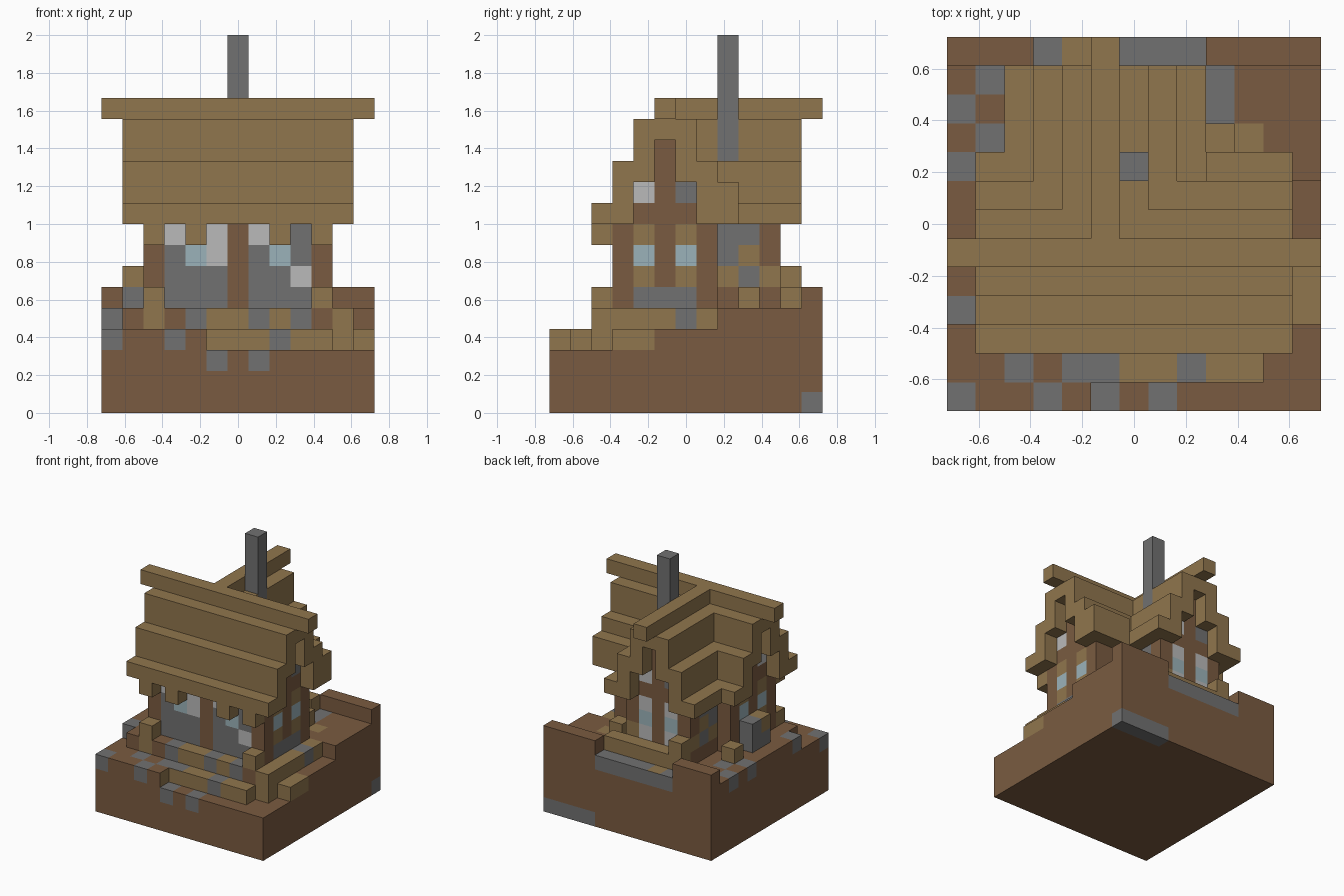
import bpy
import bmesh
from mathutils import Vector

if "Cube" in bpy.data.objects:
    bpy.data.objects.remove(bpy.data.objects["Cube"], do_unlink=True)

CELL = 1 / 9
COLOURS = {
    "wood": (0.28, 0.18, 0.075),
    "earth": (0.195, 0.105, 0.052),
    "stone": (0.165, 0.165, 0.165),
    "plaster": (0.49, 0.49, 0.49),
    "glass": (0.33, 0.45, 0.49),
}
NAMES = list(COLOURS)
materials = []
for name, rgb in COLOURS.items():
    mat = bpy.data.materials.new(name)
    mat.use_nodes = True
    mat.diffuse_color = (*rgb, 1)
    bsdf = mat.node_tree.nodes["Principled BSDF"]
    bsdf.inputs["Base Color"].default_value = (*rgb, 1)
    bsdf.inputs["Roughness"].default_value = 0.9
    materials.append(mat)

blocks = {}      # cell -> (part, colour)
face_paint = {}  # (cell, direction) -> colour


def span(v):
    return range(v, v + 1) if isinstance(v, int) else range(v[0], v[1] + 1)


def fill(part, colour, xs, ys, zs):
    """Fill an inclusive range of cells."""
    for x in span(xs):
        for y in span(ys):
            for z in span(zs):
                blocks[x, y, z] = (part, colour)


def paint(colour, xs, ys, zs):
    """Recolour cells that are already there."""
    for x in span(xs):
        for y in span(ys):
            for z in span(zs):
                if (x, y, z) in blocks:
                    blocks[x, y, z] = (blocks[x, y, z][0], colour)


# Ground: a stepped block of earth, low at the front right corner
ALL = (0, 12)
fill("ground", "earth", ALL, ALL, (0, 2))
fill("ground", "earth", (0, 4), 0, 3)
fill("ground", "earth", (0, 10), 1, 3)
fill("ground", "earth", (0, 11), 2, 3)
fill("ground", "earth", ALL, (3, 12), 3)
fill("ground", "earth", (1, 11), 2, 4)
fill("ground", "earth", (0, 11), (3, 12), 4)
fill("ground", "earth", 12, (8, 12), 4)
fill("ground", "earth", (0, 2), 12, 5)
fill("ground", "earth", (9, 12), 12, 5)

# Wooden retaining edges
paint("wood", (5, 10), 1, 3)
paint("wood", 11, 2, (3, 4))
paint("wood", 12, (3, 4), 3)
paint("wood", 11, (3, 7), 4)
paint("wood", (5, 8), 2, 4)
paint("wood", (9, 10), 9, 4)
face_paint[(4, 0, 3), (1, 0, 0)] = "wood"
face_paint[(5, 1, 3), (0, 0, 1)] = "stone"

# Stones in the ground
for cell in [(0, 0, 3), (3, 0, 3), (5, 0, 2), (7, 0, 2), (2, 1, 3), (4, 1, 3),
             (8, 1, 3), (4, 2, 4), (7, 2, 4), (9, 2, 4), (0, 3, 4), (11, 6, 4),
             (0, 8, 4), (0, 10, 4), (1, 9, 4), (1, 11, 4), (1, 12, 5)]:
    paint("stone", *cell)
face_paint[(1, 12, 5), (0, 0, 1)] = "earth"
face_paint[(1, 12, 5), (0, 1, 0)] = "earth"
paint("stone", 9, (10, 11), 4)
paint("stone", (3, 8), 12, 4)
paint("stone", (9, 12), 12, 0)
face_paint[(4, 12, 4), (0, 0, 1)] = "wood"

# Walls: main house across, wing to the back, both rising under the roof
WALL_TOPS = (12, 10, 8)
for d, top in enumerate(WALL_TOPS):
    fill("walls", "earth", (2, 10), (5 - d, 5 + d), (5, top))
    fill("walls", "earth", (5 - d, 5 + d), (5, 10), (5, top))

# Front bays
paint("stone", (3, 5), 3, (5, 7))
paint("stone", (7, 9), 3, (5, 8))
for colour, x, z in [("glass", 4, 7), ("glass", 8, 7), ("wood", 4, 8), ("wood", 8, 8),
                     ("plaster", 5, (7, 8)), ("plaster", 3, 8), ("plaster", 7, 8),
                     ("plaster", 9, 6)]:
    paint(colour, x, 3, z)

# Gable ends: two windows above a stone footing
for x in (2, 10):
    paint("stone", x, (4, 6), 5)
    for y, colour in ((4, "plaster"), (6, "stone")):
        paint("wood", x, y, (6, 8))
        paint("glass", x, y, 7)
        paint(colour, x, y, 10)

# Wing: back end and sides
paint("stone", (4, 6), 10, 5)
for x, colour in ((4, "stone"), (6, "plaster")):
    paint("plaster", x, 10, (6, 8))
    paint("glass", x, 10, 7)
    paint(colour, x, 10, 10)
for x in (3, 7):
    paint("stone", x, 8, (7, 8))
    paint("wood", x, 8, 6)
    paint("wood", x, 9, 7)
    paint("stone", x, 9, 8)
    paint("stone", x, 9, 6)
    paint("wood", x, 10, 6)

# Roof: stepped shells over both ridges, with ridge beams running past the ends
for d, (low, high) in enumerate([(13, 14), (11, 13), (9, 11), (9, 9)]):
    for s in (-d, d):
        fill("roof", "wood", (1, 11), 5 + s, (low, high))
        fill("roof", "wood", 5 + s, (6, 11), (low, high))
fill("roof", "wood", ALL, 5, 14)
fill("roof", "wood", 5, (5, 12), 14)
fill("roof", "wood", (9, 11), 8, 10)
for x in (2, 4, 8, 10):
    fill("roof", "wood", x, 2, 8)

# Chimney
fill("chimney", "stone", 6, 8, (11, 17))

# Fence posts, back rail and loose blocks
fill("fence", "wood", 2, 2, 5)
paint("wood", 2, 2, 4)
fill("fence", "wood", 10, 2, 5)
fill("fence", "wood", (4, 8), 11, 5)
fill("fence", "wood", 3, 11, (5, 6))
fill("fence", "wood", 9, 9, 5)
fill("fence", "wood", 1, 5, 6)
fill("fence", "stone", 1, (5, 6), 5)
fill("fence", "stone", 1, 6, 6)
fill("fence", "wood", 1, 8, 5)

# Mesh each part from its exposed cell faces
DIRECTIONS = [Vector(s * c for c in axis)
              for axis in ((1, 0, 0), (0, 1, 0), (0, 0, 1)) for s in (1, -1)]


def build(part):
    bm = bmesh.new()
    for cell, (owner, colour) in blocks.items():
        if owner != part:
            continue
        centre = Vector((cell[0] - 6, cell[1] - 6, cell[2] + 0.5))
        for n in DIRECTIONS:
            step = tuple(int(c) for c in n)
            if tuple(a + b for a, b in zip(cell, step)) in blocks:
                continue
            u = Vector((n.y, n.z, n.x))
            v = n.cross(u)
            corners = [centre + (n + u * a + v * b) / 2
                       for a, b in ((-1, -1), (1, -1), (1, 1), (-1, 1))]
            face = bm.faces.new([bm.verts.new(c * CELL) for c in corners])
            face.material_index = NAMES.index(face_paint.get((cell, step), colour))
    bmesh.ops.remove_doubles(bm, verts=bm.verts, dist=0.001)
    mesh = bpy.data.meshes.new(part)
    bm.to_mesh(mesh)
    bm.free()
    for mat in materials:
        mesh.materials.append(mat)
    bpy.context.collection.objects.link(bpy.data.objects.new(part, mesh))


for part in ("ground", "walls", "roof", "chimney", "fence"):
    build(part)
